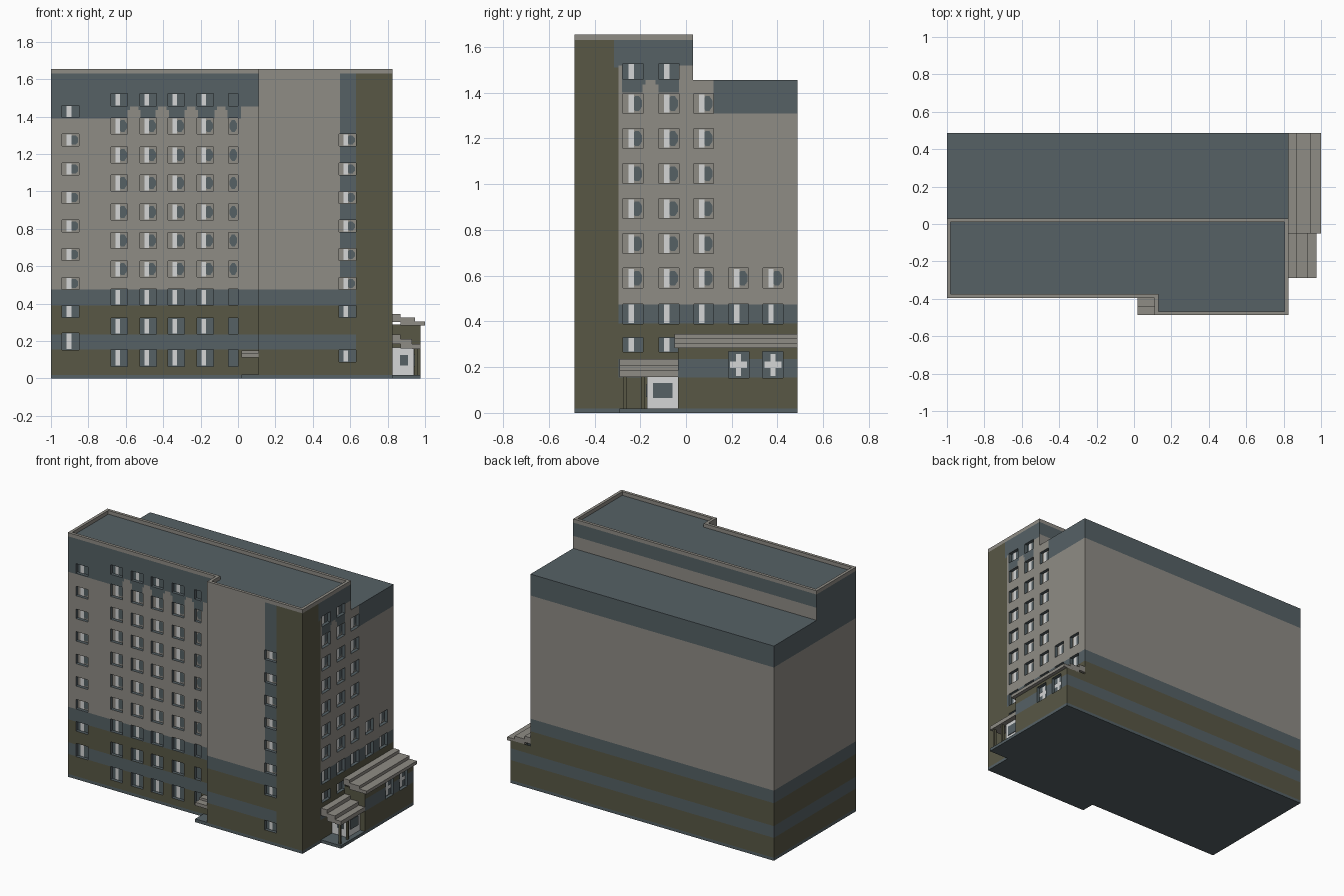
import bpy, math
from mathutils import Vector

if "Cube" in bpy.data.objects:
    bpy.data.objects.remove(bpy.data.objects["Cube"])

# ---- colours ----
def mat(name, c):
    m = bpy.data.materials.new(name)
    m.diffuse_color = (*c, 1)
    m.use_nodes = True
    m.node_tree.nodes["Principled BSDF"].inputs["Base Color"].default_value = m.diffuse_color
    return m
MATS = [mat("light_grey", (.275, .262, .235)), mat("slate", (.092, .120, .131)),
        mat("olive", (.098, .096, .060)), mat("white", (.66, .67, .67))]
LIGHT, SLATE, OLIVE, WHITE = range(4)
UP = Vector((0, 0, 1))

def make(name, faces):
    """faces: list of (points, colour)"""
    verts, polys = [], []
    for pts, _ in faces:
        polys.append(range(len(verts), len(verts) + len(pts)))
        verts += [tuple(p) for p in pts]
    me = bpy.data.meshes.new(name)
    me.from_pydata(verts, [], [list(p) for p in polys])
    for m in MATS:
        me.materials.append(m)
    for p, (_, c) in zip(me.polygons, faces):
        p.material_index = c
    ob = bpy.data.objects.new(name, me)
    bpy.context.collection.objects.link(ob)
    return ob

def box(name, x0, x1, y0, y1, z0, z1, c):
    b = [(x0, y0), (x1, y0), (x1, y1), (x0, y1)]
    f = [([(x, y, z1) for x, y in b], c), ([(x, y, z0) for x, y in b[::-1]], c)]
    for i in range(4):
        p, q = b[i], b[(i + 1) % 4]
        f.append(([(*p, z0), (*q, z0), (*q, z1), (*p, z1)], c))
    return make(name, f)

# ---- painted wall grid with recessed windows ----
BANDS = [0.02, 0.155, 0.235, 0.39, 0.475]
def base_band(z):
    return [SLATE, OLIVE, SLATE, OLIVE, SLATE, LIGHT][sum(z > b for b in BANDS)]

def wall(name, origin, U, u0, u1, z0, z1, rule, ucuts=(), zcuts=(), wins=()):
    O, U = Vector(origin), Vector(U)
    N = U.cross(UP)
    P = lambda u, z, d=0: O + U * u + UP * z + N * d
    quad = lambda a, b, c, d, k=0: [P(a, c, k), P(b, c, k), P(b, d, k), P(a, d, k)]
    us, zs = {u0, u1, *ucuts}, {z0, z1, *zcuts, *BANDS}
    for a, b, c, d, _ in wins:
        us |= {a, b}
        zs |= {c, d}
    us = sorted(u for u in us if u0 <= u <= u1)
    zs = sorted(z for z in zs if z0 <= z <= z1)
    f = []
    for a, b in zip(us, us[1:]):
        for c, d in zip(zs, zs[1:]):
            u, z = (a + b) / 2, (c + d) / 2
            if not any(w[0] < u < w[1] and w[2] < z < w[3] for w in wins):
                f.append((quad(a, b, c, d), rule(u, z)))
    for a, b, c, d, kind in wins:
        k, w, h = -.022, b - a, d - c
        ring = [(a, c), (b, c), (b, d), (a, d)]
        for i in range(4):                                   # reveals
            p, q = ring[i], ring[(i + 1) % 4]
            f.append(([P(*p), P(*q), P(*q, k), P(*p, k)], SLATE))
        pale = .5 < (c + d) / 2 < 1.4 and kind != "cross"
        f.append((quad(a, b, c, d, k), LIGHT if pale else SLATE))
        if pale:                                             # dark glass
            uc, r = (a + .7 * w, .27 * w) if kind == "strip" else (a + .5 * w, .42 * w)
            f.append(([P(uc + r * math.cos(t * math.pi / 4 + .393), (c + d) / 2 +
                         .4 * h * math.sin(t * math.pi / 4 + .393), k + .003)
                       for t in range(8)], SLATE))
        if kind == "strip":                                  # white curtain
            f.append((quad(a + .27 * w, a + .54 * w, c + .04 * h, d - .04 * h, k + .005), WHITE))
        if kind == "cross":                                  # white cross bars
            f.append((quad(a + .38 * w, a + .62 * w, c + .08 * h, d - .08 * h, k + .004), WHITE))
            f.append((quad(a + .08 * w, b - .08 * w, c + .38 * h, d - .38 * h, k + .006), WHITE))
    return make(name, f)

def win(u, z, w=.09, h=.08, kind="strip"):
    return (u - w / 2, u + w / 2, z - h / 2, z + h / 2, kind)

X0, X1, XJ = -1, .825, .11
YF, YL, YM, YB = -.487, -.395, .03, .487
H, HP, HB = 1.63, 1.655, 1.455
X, Y = (1, 0, 0), (0, 1, 0)

def pier(u, z, centres, top):       # rounded pale pier between top windows
    return any(abs(u - c) < (.035 if z < top - .02 else .022) for c in centres) and z < top

# front left wall
rows = [.28, .435, .585, .738, .89, 1.045, 1.195, 1.35]
wf = []
for x in (-.635, -.48, -.33, -.175, -.025):
    w, k = (.05, "plain") if x > -.1 else (.09, "strip")
    wf += [win(x, z, w, .085, k) for z in rows]
    wf += [win(x, 1.49, w, .065, k), win(x, .11, w, .09, k)]
side_rows = [.358, .508, .663, .815, .968, 1.12, 1.275]
wf += [win(-.895, z, .09, .065) for z in side_rows + [1.428]] + [win(-.895, .198, .09, .09)]
PF = [-.555, -.405, -.25, -.09]
def front_left(u, z):
    if z < .475:
        return base_band(z)
    if z > 1.39 and not pier(u, z, PF, 1.455) and not (u > .015 and z < 1.455):
        return SLATE
    return LIGHT
wall("front_left_wall", (0, YL, 0), X, X0, XJ, 0, H, front_left,
     [c + s for c in PF for s in (-.035, -.022, .022, .035)] + [.015], [1.39, 1.435, 1.455], wf)

# front right wall, with slate strip and olive corner
def front_right(u, z):
    if z < .02:
        return SLATE
    if u > .63:
        return OLIVE
    if u > .545 and z > .39:
        return SLATE
    return base_band(z)
wall("front_right_wall", (0, YF, 0), X, XJ, X1, 0, H, front_right, [.545, .63], [],
     [win(.585, z, .09, .065) for z in side_rows + [.12]])
wall("front_jog_wall", (XJ, 0, 0), (0, -1, 0), -YL, -YF, 0, H, lambda u, z: base_band(z))

# right wall, tall part then low part
RZ = [.433, .589, .74, .893, 1.046, 1.2, 1.353]
wr = []
for y in (-.232, -.075):
    wr += [win(y, z, .088, .087) for z in RZ] + [win(y, 1.493, .088, .07), win(y, .298, .088, .065)]
def right_tall(u, z):
    if z < .02:
        return SLATE
    if u < -.295:
        return SLATE if u > -.315 and z > 1.51 else OLIVE
    if z > 1.52 or (z > 1.4 and -.28 < u < -.03 and not pier(u, z, [-.155], 1.455)):
        return SLATE
    return base_band(z)
wall("right_tall_wall", (X1, 0, 0), Y, YF, YM, 0, H, right_tall,
     [-.315, -.295, -.28, -.19, -.177, -.133, -.12, -.03], [1.4, 1.435, 1.455, 1.51, 1.52], wr)
wl = [win(.077, z, .085, .087) for z in RZ]
wl += [win(y, z, .088, .087) for y in (.23, .38) for z in RZ[:2]]
def crown(u, z):
    return SLATE if z > 1.31 else base_band(z)
wall("right_low_wall", (X1, 0, 0), Y, YM, YB, 0, HB,
     lambda u, z: LIGHT if u < .12 and z > 1.3 else crown(u, z), [.12], [1.31], wl)

# back and left walls
wall("back_wall", (0, YB, 0), (-1, 0, 0), -X1, -X0, 0, HB, crown, [], [1.31])
wall("upper_back_wall", (0, YM, 0), (-1, 0, 0), -X1, -X0, HB, H,
     lambda u, z: SLATE if z > 1.54 else LIGHT, [], [1.54])
wall("left_low_wall", (X0, 0, 0), (0, -1, 0), -YB, -YM, 0, HB, crown, [], [1.31])
wall("left_tall_wall", (X0, 0, 0), (0, -1, 0), -YM, -YL, 0, H, crown, [], [1.31])

# roofs, underside and parapet
outer = [(X0, YL), (XJ, YL), (XJ, YF), (X1, YF), (X1, YM), (X0, YM)]
t = .02
inner = [(X0 + t, YL + t), (XJ + t, YL + t), (XJ + t, YF + t), (X1 - t, YF + t),
         (X1 - t, YM - t), (X0 + t, YM - t)]
make("upper_roof", [([(*p, H) for p in outer], SLATE)])
make("lower_roof", [([(X0, YM, HB), (X1, YM, HB), (X1, YB, HB), (X0, YB, HB)], SLATE)])
make("underside", [([(*p, 0) for p in (outer[:4] + [(X1, YB), (X0, YB)])[::-1]], SLATE)])
ring = []
for i in range(6):
    j = (i + 1) % 6
    a, b, c, d = outer[i], outer[j], inner[j], inner[i]
    ring += [([(*a, H), (*b, H), (*b, HP), (*a, HP)], LIGHT),
             ([(*a, HP), (*b, HP), (*c, HP), (*d, HP)], LIGHT),
             ([(*d, HP), (*c, HP), (*c, H), (*d, H)], LIGHT)]
make("parapet", ring)

# side annex with stepped roof
AX = .975
wall("annex_right_wall", (AX, 0, 0), Y, -.035, YB, 0, .29, lambda u, z: base_band(z), [], [],
     [win(y, .21, .09, .115, "cross") for y in (.23, .38)])
wall("annex_front_wall", (0, -.035, 0), X, X1, AX, 0, .29, lambda u, z: SLATE if z < .02 else OLIVE)
wall("annex_back_wall", (0, YB, 0), (-1, 0, 0), -AX, -X1, 0, .29, lambda u, z: base_band(z))
make("annex_underside", [([(X1, YB, 0), (AX, YB, 0), (AX, -.035, 0), (X1, -.035, 0)], SLATE)])
for i, (a, b, z) in enumerate([(X1, .87, .345), (.87, .945, .325), (.945, 1.0, .305)]):
    box(f"annex_roof_step_{i}", a, b, -.05, YB, z - .022 - (.02 if i < 2 else 0), z, LIGHT)

# entrance porch
box("porch_base", X1, AX, -.29, -.035, 0, .02, SLATE)
for i, (a, b, z) in enumerate([(X1, .87, .235), (.87, .93, .21), (.93, AX, .185)]):
    box(f"porch_roof_step_{i}", a, b, -.29, -.035, z - .05 if i < 2 else .157, z, LIGHT)
box("entrance_box", X1, .94, -.17, -.035, .02, .165, WHITE)
box("entrance_side_glass", .94, .945, -.145, -.06, .065, .13, SLATE)
box("entrance_front_glass", .865, .91, -.175, -.17, .07, .125, SLATE)
for i, y in enumerate((-.275, -.195)):
    box(f"porch_post_{i}", .945, .96, y, y + .015, .02, .165, OLIVE)

# front doorstep and small canopy in the jog
box("front_doorstep", .02, XJ, YF, YL, 0, .022, SLATE)
box("front_canopy_upper", .02, XJ, -.44, YL, .125, .15, LIGHT)
box("front_canopy_lower", .02, XJ, YF, -.44, .112, .135, LIGHT)
